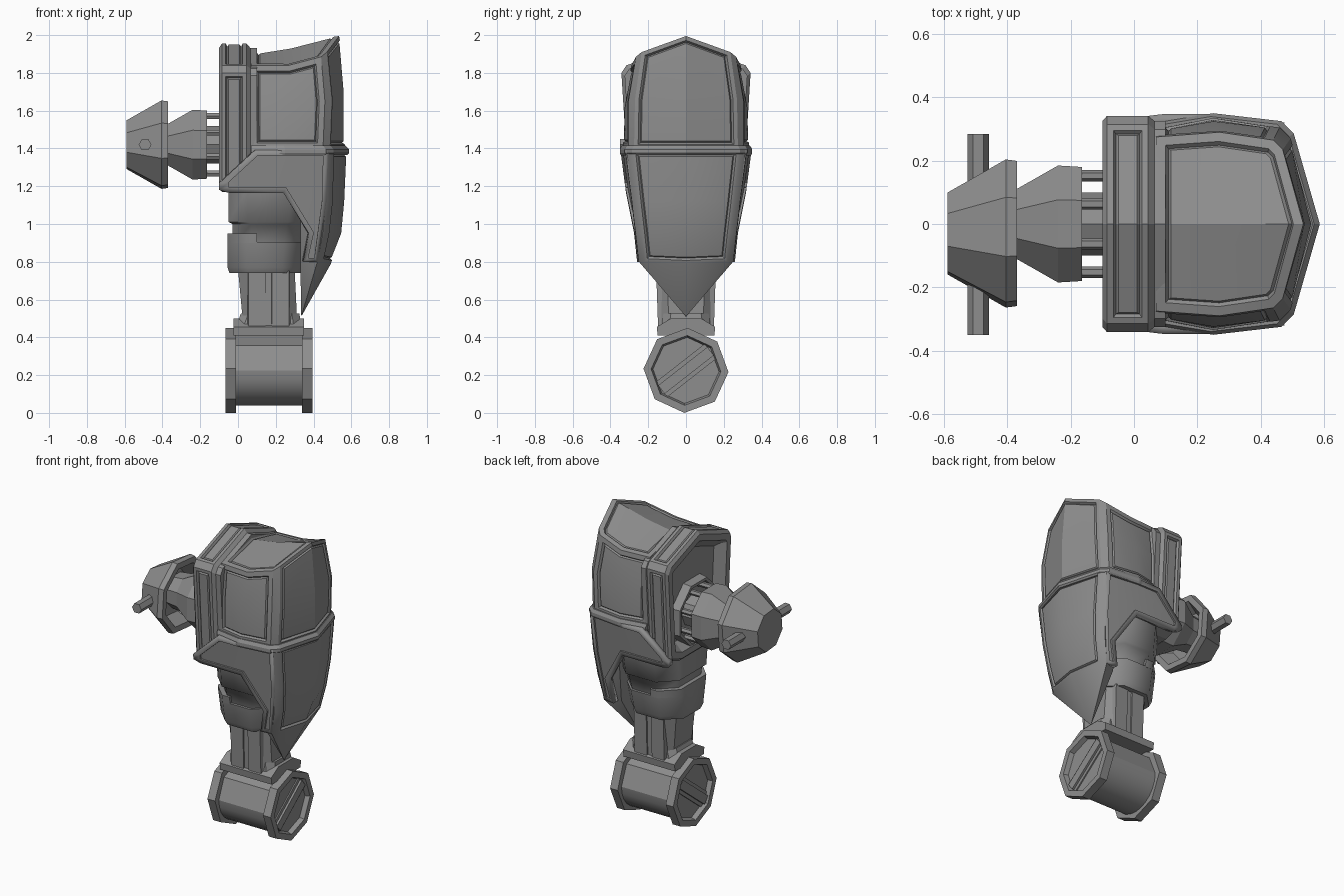
import bpy, bmesh, math
from mathutils import Vector, Matrix

old = bpy.data.objects.get("Cube")
if old:
    bpy.data.objects.remove(old, do_unlink=True)

grey = bpy.data.materials.new("grey_metal")
grey.use_nodes = True
grey.diffuse_color = (0.27, 0.27, 0.27, 1)
grey.node_tree.nodes["Principled BSDF"].inputs["Base Color"].default_value = (0.27, 0.27, 0.27, 1)


def finish(name, bm, smooth=None):
    mesh = bpy.data.meshes.new(name)
    bm.to_mesh(mesh)
    bm.free()
    mesh.materials.append(grey)
    ob = bpy.data.objects.new(name, mesh)
    bpy.context.collection.objects.link(ob)
    if smooth:
        bpy.ops.object.select_all(action='DESELECT')
        ob.select_set(True)
        bpy.context.view_layer.objects.active = ob
        bpy.ops.object.shade_smooth_by_angle(angle=math.radians(smooth))
    return ob


def mesh_of(verts, faces, mirror=False):
    bm = bmesh.new()
    vs = [bm.verts.new(v) for v in verts]
    for f in faces:
        bm.faces.new([vs[i] for i in f])
    if mirror:
        bmesh.ops.mirror(bm, geom=bm.verts[:] + bm.edges[:] + bm.faces[:],
                         matrix=Matrix(), axis='Y', merge_dist=0.001)
    bmesh.ops.recalc_face_normals(bm, faces=bm.faces[:])
    return bm


def bands(n, count):
    return [(k * n + i, k * n + (i + 1) % n, (k + 1) * n + (i + 1) % n, (k + 1) * n + i)
            for k in range(count) for i in range(n)]


def loft(rings):
    n = len(rings[0])
    verts = [p for r in rings for p in r]
    caps = [tuple(range(n)), tuple(range(len(verts) - n, len(verts)))]
    return mesh_of(verts, bands(n, len(rings) - 1) + caps)


def panel(bm, rule, border=0.03, depth=0.014):
    """Inset a region with a border, a groove and a raised centre."""
    bm.normal_update()
    faces = [f for f in bm.faces if rule(f)]
    for width, rise in ((border, 0), (0.008, -depth), (0.008, depth * 0.6)):
        bmesh.ops.inset_region(bm, faces=faces, thickness=width, depth=rise,
                               use_even_offset=True, use_boundary=True)


def x_ring(x, r, z, y=0, n=8, turn=0):
    return [(x, y + r * math.cos(a), z + r * math.sin(a))
            for a in (turn + i * math.tau / n for i in range(n))]


def x_prism(outline, x0, x1):
    return loft([[(x, y, z) for y, z in outline] for x in (x0, x1)])


def mirrored(half):
    return half + [(-y, z) for y, z in reversed(half) if abs(y) > 0.001]


def z_ring(z, x0, x1, w, c):
    """Chamfered rectangle at height z."""
    return [(x0 + c, -w, z), (x1 - c, -w, z), (x1, -w + c, z), (x1, w - c, z),
            (x1 - c, w, z), (x0 + c, w, z), (x0, w - c, z), (x0, -w + c, z)]


SZ = 1.42  # shoulder axis height

# Shoulder cup, hollow on its inner side
finish("shoulder_cup", loft([x_ring(x, r, SZ, -0.03, 8, 0.3) for x, r in
       ((-0.59, 0.135), (-0.405, 0.245), (-0.37, 0.24), (-0.37, 0.20), (-0.45, 0.15))]))
finish("shoulder_hub", loft([x_ring(x, r, SZ, 0, 8, math.pi / 8) for x, r in
       ((-0.46, 0.11), (-0.37, 0.12), (-0.24, 0.20), (-0.165, 0.195))]))
finish("shoulder_core", loft([x_ring(x, 0.1, SZ) for x in (-0.17, -0.02)]))
finish("socket_ring", loft([x_ring(x, r, SZ, 0, 8, math.pi / 8) for x, r in
       ((-0.03, 0.225), (-0.095, 0.215), (-0.095, 0.195), (-0.04, 0.19))]))
for i in range(8):
    a = (i + 0.5) * math.tau / 8
    finish("shoulder_rod", loft([x_ring(x, 0.018, SZ + 0.165 * math.sin(a), 0.165 * math.cos(a), 6)
                                 for x in (-0.18, -0.02)]))
pin = [(0.034 * math.cos(i * math.tau / 6) - 0.492, 0.034 * math.sin(i * math.tau / 6) + SZ)
       for i in range(6)]
finish("cross_pin", loft([[(x, y, z) for x, z in pin] for y in (-0.35, 0.285)]))

# Shoulder plate with chamfered rims and a sloped recess toward the hub
half = [(0.2, 1.17), (0.305, 1.21), (0.342, 1.80), (0.315, 1.84), (0, 1.955)]
outline = mirrored(half)
bm = loft([[(x, y * g, 1.5 + (z - 1.5) * g) for y, z in outline] for x, g in
           ((-0.1, 0.95), (-0.085, 1), (0.045, 1), (0.065, 0.95))])
bm.normal_update()
face = [f for f in bm.faces if f.normal.x < -0.9]
bmesh.ops.inset_region(bm, faces=face, thickness=0.04, use_even_offset=True)
bmesh.ops.inset_region(bm, faces=face, thickness=0.05, depth=-0.06, use_even_offset=True)
for s in (-1, 1):
    panel(bm, lambda f: abs(f.normal.x) < 0.01 and f.normal.y * s > 0.95 and f.calc_area() > 0.01, 0.02)
panel(bm, lambda f: abs(f.normal.x) < 0.01 and f.normal.z > 0.8 and f.calc_area() > 0.02, 0.02)
finish("shoulder_plate", bm)
finish("plate_seam", x_prism([(y * 0.95, 1.5 + (z - 1.5) * 0.95) for y, z in outline], 0.05, 0.1))

# Upper shell: side, prow and roof, each with an inset panel
lv = [[(0.07, 0.30, 1.40), (0.25, 0.335, 1.40), (0.45, 0.305, 1.40), (0.485, 0.275, 1.40), (0.565, 0, 1.40)],
      [(0.07, 0.30, 1.62), (0.25, 0.33, 1.62), (0.46, 0.305, 1.65), (0.495, 0.27, 1.66), (0.565, 0, 1.70)],
      [(0.07, 0.275, 1.84), (0.27, 0.29, 1.84), (0.44, 0.265, 1.885), (0.47, 0.235, 1.91), (0.535, 0, 1.995)]]
ridge = [(0.07, 0, 1.905), (0.28, 0, 1.935), (0.07, 0, 1.40)]
faces = [(k * 5 + i, k * 5 + i + 1, k * 5 + i + 6, k * 5 + i + 5) for k in range(2) for i in range(4)]
faces += [(10, 11, 16, 15), (11, 12, 13, 14, 16), (0, 5, 10, 15, 17), (0, 1, 2, 3, 4, 17)]
bm = mesh_of(sum(lv, []) + ridge, faces, True)
for s in (-1, 1):
    panel(bm, lambda f: f.normal.y * s > 0.88 and f.calc_area() > 0.015)
panel(bm, lambda f: f.normal.x > 0.8 and f.calc_area() > 0.02, 0.022)
panel(bm, lambda f: f.normal.z > 0.6 and f.calc_area() > 0.015)
finish("upper_shell", bm, 25)

# Trim between the shells
trim = [(0.07, 0.32), (0.25, 0.35), (0.465, 0.325), (0.505, 0.285), (0.587, 0)]
trim += [(x, -y) for x, y in reversed(trim[:4])]
finish("shell_trim", loft([[(x * g, y * g, z) for x, y in trim] for z, g in
                           ((1.365, 0.985), (1.375, 1), (1.395, 1), (1.415, 0.97))]))

# Lower prow, narrowing to a point
lv = [[(0.47, 0.318, 1.39), (0.503, 0.285, 1.39), (0.58, 0, 1.39)],
      [(0.465, 0.286, 1.12), (0.497, 0.256, 1.12), (0.568, 0, 1.12)],
      [(0.448, 0.266, 0.95), (0.478, 0.236, 0.95), (0.552, 0, 0.95)],
      [(0.42, 0.249, 0.80), (0.445, 0.22, 0.80), (0.492, 0, 0.79)]]
extra = [(0.335, 0, 0.51), (0.33, 0.2, 0.80), (0.33, 0.25, 1.39), (0.33, 0, 1.39)]
faces = [(3 * k + i, 3 * k + i + 1, 3 * k + i + 4, 3 * k + i + 3) for k in range(3) for i in range(2)]
faces += [(9, 10, 12), (10, 11, 12), (9, 12, 13), (0, 3, 6, 9, 13, 14), (0, 1, 2, 15, 14), (14, 13, 12, 15)]
bm = mesh_of(sum(lv, []) + extra, faces, True)
panel(bm, lambda f: f.normal.x > 0.8 and f.calc_center_median().z > 0.82, 0.018)
finish("lower_prow", bm, 33)

# Lower side guards with a forward flap and a recessed panel
outer = [(-0.10, 1.18), (-0.10, 1.215), (0.09, 1.39), (0.25, 1.39), (0.475, 1.39), (0.468, 1.12),
         (0.422, 0.80), (0.345, 0.80), (0.375, 0.95), (0.24, 1.165), (-0.05, 1.165)]
inner = [(-0.05, 1.195), (-0.05, 1.22), (0.105, 1.362), (0.25, 1.362), (0.45, 1.362), (0.444, 1.12),
         (0.404, 0.82), (0.372, 0.82), (0.402, 0.955), (0.256, 1.192), (-0.02, 1.192)]
n = len(outer)
sheet = [(0, 1, 2, 3, 9, 10), (3, 4, 5, 8, 9), (5, 6, 7, 8)]
for s, side in ((-1, "right"), (1, "left")):
    pts = [(x, s * (0.347 - sink - 0.13 * (1.39 - z) - 0.12 * max(0, x - 0.25)), z)
           for ring, sink in ((outer, 0), (inner, 0), (inner, 0.012)) for x, z in ring]
    bm = mesh_of(pts, bands(n, 2) + [tuple(i + 2 * n for i in f) for f in sheet])
    bm.normal_update()
    if sum(f.normal.y * f.calc_area() for f in bm.faces) * s < 0:
        bmesh.ops.reverse_faces(bm, faces=bm.faces[:])
    ob = finish(side + "_guard", bm, 25)
    mod = ob.modifiers.new("thickness", 'SOLIDIFY')
    mod.thickness, mod.offset = 0.04, -1

# Arm sleeve in two bands joined by a stepped seam
finish("inner_body", loft([z_ring(1.1, 0, 0.42, 0.24, 0.08), z_ring(1.4, 0, 0.44, 0.28, 0.06)]))
finish("upper_sleeve", loft([z_ring(0.88, -0.025, 0.34, 0.205, 0.1), z_ring(1.0, -0.03, 0.36, 0.225, 0.1),
                             z_ring(1.01, -0.05, 0.37, 0.24, 0.1), z_ring(1.19, -0.05, 0.38, 0.26, 0.1)]), 50)
finish("lower_sleeve", loft([z_ring(0.74, -0.045, 0.33, 0.185, 0.1), z_ring(0.77, -0.055, 0.335, 0.20, 0.1),
                             z_ring(0.905, -0.055, 0.345, 0.225, 0.1)]), 50)
finish("sleeve_key", loft([[(0.1, -w, z), (0.1, w, z), (0.045, w, z), (-0.055, w - 0.1, z),
                            (-0.055, 0.1 - w, z), (0.045, -w, z)] for z, w in ((0.9, 0.225), (0.95, 0.232))]), 50)

# Strut and its ribs
finish("strut", loft([z_ring(0.44, 0.03, 0.315, 0.14, 0.05), z_ring(0.76, 0.0, 0.30, 0.15, 0.05)]))
for s in (-1, 1):
    for x in (0.10, 0.225):
        finish("strut_rib", loft([[(x + dx, s * (w + dy), z) for dx, dy in
               ((-0.05, -0.02), (0.05, -0.02), (0.045, 0.008), (-0.045, 0.008))]
               for z, w in ((0.46, 0.14), (0.75, 0.15))]))

# Wrist bracket
half = [(0.15, 0.41), (0.155, 0.455), (0.08, 0.50)]
finish("wrist_bracket", x_prism(mirrored(half), -0.025, 0.35))
finish("wrist_collar", loft([z_ring(0.46, -0.01, 0.335, 0.13, 0.04), z_ring(0.525, 0.015, 0.325, 0.12, 0.04)]))

# Wrist drum: faceted above, round below
JZ = 0.225
angles = [math.radians(a) for a in (0, 45, 90, 135, *range(180, 360, 15))]
drum = [(0.185 * math.cos(a), JZ + 0.185 * math.sin(a)) for a in angles]
finish("wrist_drum", x_prism(drum, -0.03, 0.36), 30)

# Flanges with recessed ends and a diagonal bar
rot = Matrix.Rotation(math.radians(38), 3, 'X')
for s, side in ((-1, "right"), (1, "left")):
    mid = 0.165
    finish(side + "_flange", loft([x_ring(mid + s * d, r, JZ, 0, 8, -0.04) for d, r in
           ((0.175, 0.15), (0.175, 0.225), (0.23, 0.225), (0.23, 0.185), (0.20, 0.175))]))
    for w, d in ((0.05, 0.208), (0.028, 0.222)):
        corners = [rot @ Vector((0, y, z)) for y, z in ((-0.165, -w), (0.165, -w), (0.165, w), (-0.165, w))]
        finish(side + "_flange_bar", x_prism([(c.y, c.z + JZ) for c in corners],
                                             mid + s * 0.18, mid + s * d))
